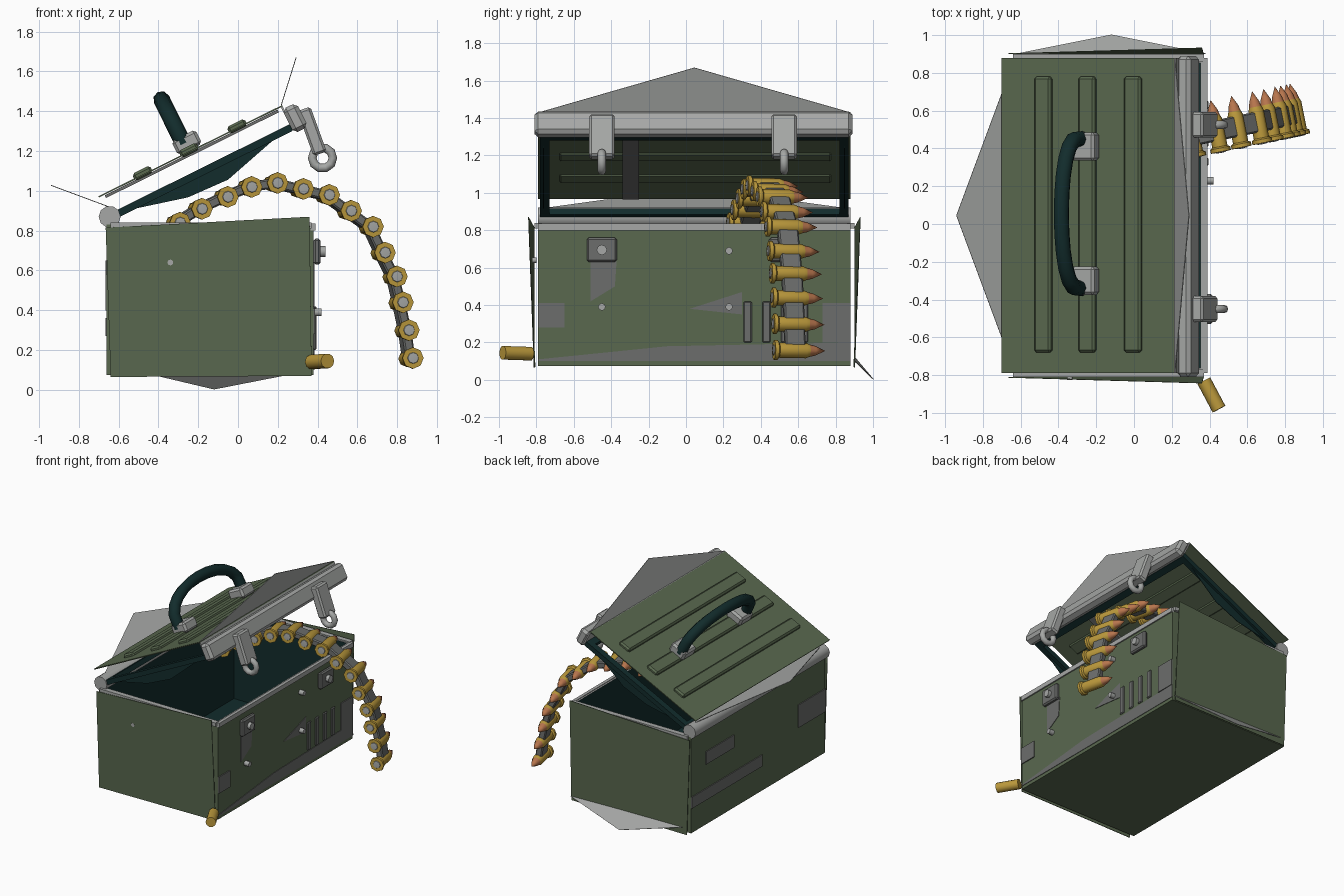
import bpy, bmesh, math
from mathutils import Matrix, Vector

if "Cube" in bpy.data.objects:
    bpy.data.objects.remove(bpy.data.objects["Cube"], do_unlink=True)


def material(name, r, g, b):
    m = bpy.data.materials.new(name)
    m.diffuse_color = (r, g, b, 1)
    m.use_nodes = True
    m.node_tree.nodes["Principled BSDF"].inputs["Base Color"].default_value = (r, g, b, 1)
    return m


GREEN = material("olive green", 0.10, 0.14, 0.078)
TEAL = material("dark teal", 0.006, 0.025, 0.025)
STEEL = material("light steel", 0.38, 0.39, 0.38)
GREY = material("dark steel", 0.15, 0.155, 0.15)
BRASS = material("brass", 0.50, 0.32, 0.045)
COPPER = material("copper", 0.48, 0.18, 0.075)


def finish(name, bm, mats, matrix=Matrix(), smooth=False):
    bmesh.ops.recalc_face_normals(bm, faces=bm.faces)
    mesh = bpy.data.meshes.new(name)
    bm.to_mesh(mesh)
    bm.free()
    for m in mats:
        mesh.materials.append(m)
    ob = bpy.data.objects.new(name, mesh)
    bpy.context.collection.objects.link(ob)
    ob.matrix_world = matrix
    if smooth:
        bpy.ops.object.select_all(action="DESELECT")
        ob.select_set(True)
        bpy.context.view_layer.objects.active = ob
        bpy.ops.object.shade_smooth_by_angle(angle=math.radians(50))
    return ob


def box(name, low, high, mat, matrix=Matrix(), bevel=0):
    low, high = Vector(low), Vector(high)
    bm = bmesh.new()
    bmesh.ops.create_cube(bm, size=1)
    for v in bm.verts:
        v.co = Vector((v.co[i] * (high - low)[i] for i in range(3))) + (low + high) / 2
    if bevel:
        bmesh.ops.bevel(bm, geom=bm.edges[:], offset=bevel, segments=1, affect="EDGES")
    return finish(name, bm, [mat], matrix)


def sheet(name, points, mat, matrix=Matrix()):
    bm = bmesh.new()
    bm.faces.new([bm.verts.new(p) for p in points])
    ob = finish(name, bm, [mat], matrix)
    ob.modifiers.new("thickness", "SOLIDIFY").thickness = 0.004
    return ob


def lathe(name, profile, mats, matrix, sides=8):
    """Profile rows are radius, height and the material of the band that follows."""
    bm = bmesh.new()
    rings = []
    for r, z, _ in profile:
        rings.append([bm.verts.new((r * math.cos(math.tau * i / sides),
                                    r * math.sin(math.tau * i / sides), z)) for i in range(sides)])
    for a, b, row in zip(rings, rings[1:], profile):
        for i in range(sides):
            j = (i + 1) % sides
            bm.faces.new((a[i], a[j], b[j], b[i])).material_index = row[2]
    bmesh.ops.remove_doubles(bm, verts=bm.verts, dist=0.0001)
    return finish(name, bm, mats, matrix, True)


def cylinder(name, start, end, radius, mat, sides=10):
    axis = Vector(end) - Vector(start)
    turn = axis.to_track_quat("Z", "Y").to_matrix().to_4x4()
    rows = [(0, 0, 0), (radius, 0, 0), (radius, axis.length, 0), (0, axis.length, 0)]
    return lathe(name, rows, [mat], Matrix.Translation(start) @ turn, sides)


def tube(name, points, radius, mat, matrix=Matrix(), cyclic=False):
    curve = bpy.data.curves.new(name, "CURVE")
    curve.dimensions = "3D"
    curve.bevel_depth, curve.bevel_resolution = radius, 2
    curve.use_fill_caps = True
    spline = curve.splines.new("POLY")
    spline.points.add(len(points) - 1)
    for p, co in zip(spline.points, points):
        p.co = (*co, 1)
    spline.use_cyclic_u = cyclic
    spline.use_smooth = True
    curve.materials.append(mat)
    ob = bpy.data.objects.new(name, curve)
    bpy.context.collection.objects.link(ob)
    ob.matrix_world = matrix


FRONT, BACK = -0.79, 0.88
MID = (FRONT + BACK) / 2

# Open box: green outside, steel rim, teal lining
bm = bmesh.new()
bmesh.ops.create_cube(bm, size=1)
for v in bm.verts:
    v.co = (v.co.x * 1.04 - 0.14, v.co.y * (BACK - FRONT) + MID, v.co.z * 0.755 + 0.4525)
top = max(bm.faces, key=lambda f: f.calc_center_median().z)
for f in bmesh.ops.inset_region(bm, faces=[top], thickness=0.04)["faces"]:
    f.material_index = 1
walls = bmesh.ops.extrude_face_region(bm, geom=[top])["geom"]
bmesh.ops.translate(bm, vec=(0, 0, -0.70), verts=[g for g in walls if isinstance(g, bmesh.types.BMVert)])
if top.is_valid:
    bm.faces.remove(top)
for f in bm.faces:
    c = f.calc_center_median()
    if abs(c.x + 0.14) < 0.5 and abs(c.y - MID) < 0.82 and 0.1 < c.z < 0.8:
        f.material_index = 2
finish("box_body", bm, [GREEN, STEEL, TEAL])

# End panels flare outward toward the latch side
for name, y, out in (("front_end_panel", FRONT, -1), ("back_end_panel", BACK, 1)):
    sheet(name, [(-0.64, y + out * 0.02, 0.065), (0.37, y + out * 0.015, 0.07),
                 (0.36, y + out * 0.05, 0.87), (-0.665, y + out * 0.02, 0.815)], GREEN)
    box(name + "_rim", (-0.64, y - 0.02, 0.81), (0.37, y + 0.02, 0.84), STEEL)
sheet("bent_bottom_flap", [(-0.62, 0.90, 0.12), (0.38, 0.90, 0.10), (-0.12, 1.0, 0.002)], STEEL)

# Latch side: rim, steel plates, catches, bolts and louvres
SIDE = 0.38
box("side_rim", (0.365, FRONT, 0.80), (0.39, BACK, 0.835), STEEL)
sheet("lower_strip", [(SIDE + 0.004, y, z) for y, z in
                      ((FRONT, 0.10), (BACK, 0.10), (BACK, 0.20), (-0.1, 0.18), (FRONT, 0.11))], GREY)
sheet("side_dent", [(SIDE + 0.004, 0.02, 0.38), (SIDE + 0.004, 0.30, 0.35), (SIDE + 0.004, 0.30, 0.47)], GREY)
sheet("catch_stain", [(SIDE + 0.004, -0.51, 0.42), (SIDE + 0.004, -0.38, 0.5),
                      (SIDE + 0.004, -0.37, 0.65), (SIDE + 0.004, -0.51, 0.65)], GREY)
for y0, y1, z0, z1 in ((0.73, BACK, 0.20, 0.41), (FRONT, -0.65, 0.28, 0.41)):
    box("corner_plate", (SIDE, y0, z0), (SIDE + 0.008, y1, z1), GREY)
for y in (-0.45, 0.525):
    box("latch_catch", (SIDE, y - 0.08, 0.63), (SIDE + 0.035, y + 0.08, 0.76), GREY, bevel=0.01)
    cylinder("catch_pin", (SIDE, y, 0.695), (0.44, y, 0.695), 0.028, STEEL, 8)
for y, z in ((0.23, 0.69), (0.23, 0.39), (-0.45, 0.39)):
    cylinder("bolt", (SIDE, y, z), (0.42, y, z), 0.02, STEEL, 8)
for i in range(4):
    y = 0.33 + i * 0.1
    box("louvre", (SIDE, y - 0.022, 0.20), (SIDE + 0.015, y + 0.022, 0.42), GREY, bevel=0.006)
cylinder("end_bolt", (-0.34, -0.80, 0.64), (-0.34, -0.825, 0.64), 0.015, STEEL, 8)

# Hinge side plates
for y0, y1, z0, z1 in ((0.35, 0.7, 0.55, 0.65), (FRONT, -0.45, 0.4, 0.58), (0, BACK, 0.27, 0.36)):
    box("hinge_side_plate", (-0.667, y0, z0), (-0.66, y1, z1), GREY)
cylinder("hinge_barrel", (-0.645, FRONT, 0.87), (-0.645, BACK, 0.87), 0.055, STEEL)

# Lid frame: x runs up the slope from the hinge, z is its normal
LID = Matrix.Translation((-0.65, 0, 0.87)) @ Matrix.Rotation(math.radians(-26.4), 4, "Y")
box("lid_plate", (0, FRONT, 0.108), (1.03, BACK, 0.115), GREEN, LID)
for u in (0.25, 0.51, 0.78):
    box("lid_rib", (u - 0.05, -0.68, 0.10), (u + 0.05, 0.78, 0.14), GREEN, LID, 0.012)
box("lid_front_wall", (1.02, FRONT, 0.0), (1.03, BACK, 0.115), STEEL, LID)
box("lid_front_rail", (1.02, FRONT - 0.02, -0.04), (1.10, BACK + 0.01, 0.095), STEEL, LID, 0.02)
for y in (FRONT + 0.01, BACK - 0.06):
    box("lid_gasket_end", (0.03, y, -0.025), (1.02, y + 0.05, 0.012), TEAL, LID)
for u in (0.03, 0.97):
    box("lid_gasket_side", (u, FRONT + 0.01, -0.025), (u + 0.05, BACK - 0.01, 0.012), TEAL, LID)
for y in (FRONT + 0.03, BACK - 0.03):
    sheet("lid_end_flap", [(0.05, y, 0), (1.0, y, 0), (0.62, y, -0.1), (0.4, y, -0.09)], TEAL, LID)
box("lid_brace", (0.03, -0.34, 0.09), (1.0, -0.25, 0.105), GREY, LID)
sheet("bent_front_flap", [(0.215, FRONT, 1.43), (0.215, BACK, 1.43), (0.29, MID, 1.67)], STEEL)
sheet("bent_hinge_flap", [(-0.63, FRONT, 0.915), (-0.63, BACK, 0.915), (-0.94, MID, 1.03)], STEEL)

# Hanging latches with loops
for y in (-0.45, 0.525):
    lean = Matrix.Translation((0.375, y, 1.29)) @ Matrix.Rotation(math.radians(-20), 4, "Y")
    box("latch", (-0.035, -0.068, -0.11), (0.035, 0.068, 0.13), STEEL, lean, 0.012)
    ring = [(0.425 + 0.052 * math.cos(a), y, 1.165 + 0.052 * math.sin(a))
            for a in (math.tau * i / 10 for i in range(10))]
    tube("latch_loop", ring, 0.022, STEEL, cyclic=True)

# Carrying handle
for y in (-0.30, 0.41):
    box("handle_foot", (0.45, y - 0.075, 0.12), (0.585, y + 0.075, 0.20), STEEL, LID, 0.015)
arc = [(0.50, 0.055 + 0.405 * math.cos(a), 0.17 + 0.24 * math.sin(a) ** 0.7)
       for a in (math.pi * i / 12 for i in range(13)) if math.sin(a) > -0.1 and 0 < a < 3.1]
arc = [(0.50, 0.45, 0.16)] + arc + [(0.50, -0.34, 0.16)]
tube("handle", arc, 0.042, TEAL, LID)

# Belt of cartridges spilling over the side
CASE = [(0, -0.006, 1), (0.027, -0.004, 1), (0.029, 0, 0), (0.054, 0, 0), (0.054, 0.02, 0),
        (0.041, 0.028, 0), (0.041, 0.175, 0), (0.033, 0.195, 2), (0.026, 0.225, 2), (0, 0.28, 2)]
PATH = [(-0.29, 0.84), (-0.18, 0.91), (-0.05, 0.97), (0.07, 1.02), (0.20, 1.04), (0.33, 1.01), (0.46, 0.98),
        (0.57, 0.90), (0.68, 0.82), (0.74, 0.69), (0.80, 0.57), (0.83, 0.44), (0.86, 0.30), (0.88, 0.16)]
AIM = Vector((-0.2, 1, -0.02)).normalized()
TURN = AIM.to_track_quat("Z", "Y").to_matrix().to_4x4()
bases = [Vector((x, 0.47 - (0.88 - x) * 0.21, z)) for x, z in PATH]
for p in bases:
    lathe("cartridge", CASE, [BRASS, STEEL, COPPER], Matrix.Translation(p) @ TURN, 8)
for a, b in zip(bases, bases[1:]):
    along = (b - a).normalized()
    up = along.cross(AIM).normalized()
    across = up.cross(along)
    frame = Matrix((along, across, up)).transposed().to_4x4()
    frame.translation = (a + b) / 2 + AIM * 0.115
    box("belt_link", (-0.06, -0.055, -0.025), (0.06, 0.055, 0.025), GREY, frame, 0.008)

# Loose spent case by the corner
cylinder("spent_case", (0.37, -0.83, 0.14), (0.45, -0.98, 0.145), 0.038, BRASS)
